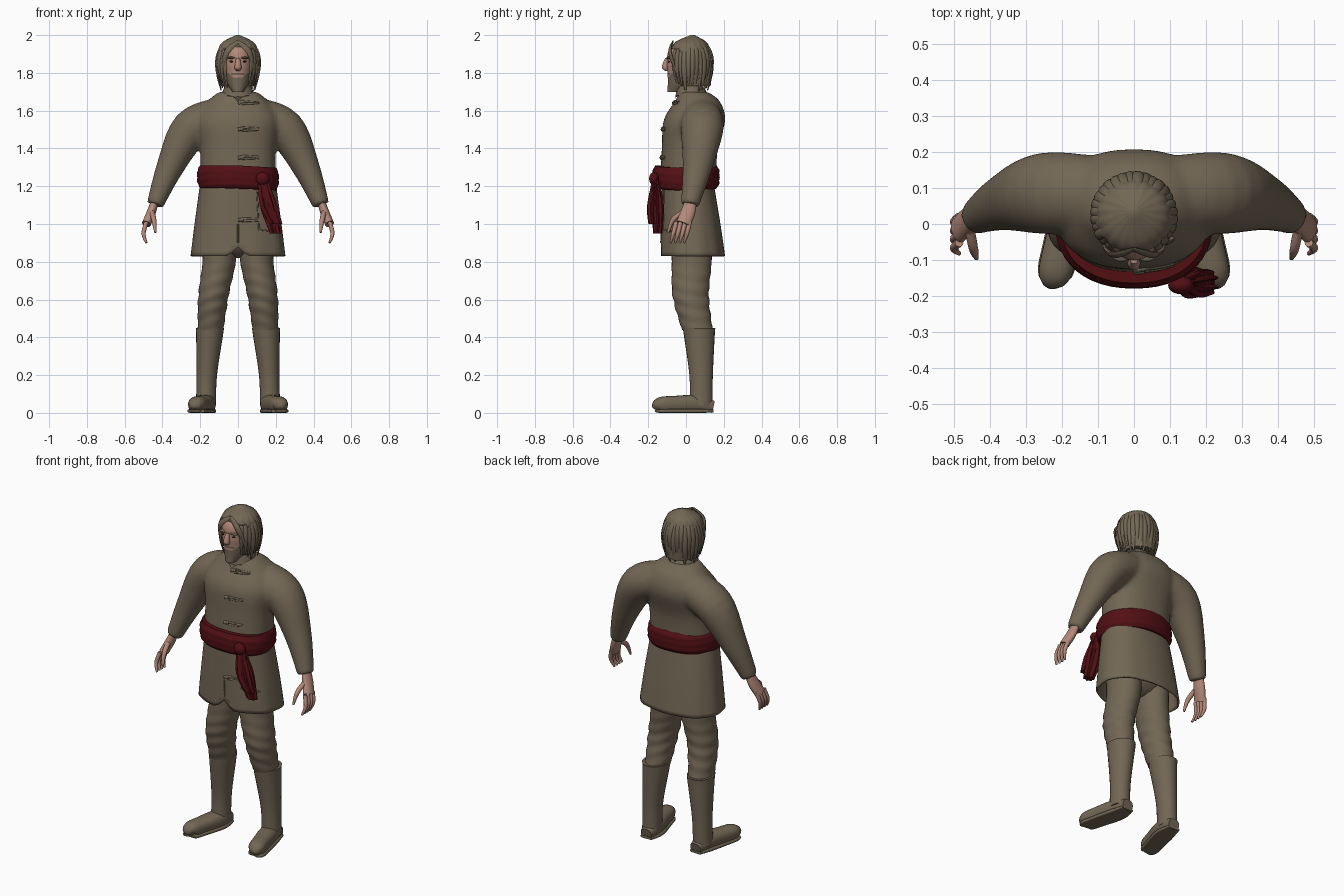
import bpy, bmesh, math, random
from math import sin, cos, pi
from mathutils import Vector
from mathutils.bvhtree import BVHTree

random.seed(4)
cube = bpy.data.objects.get("Cube")
if cube:
    bpy.data.objects.remove(cube)


def material(name, rgb):
    mat = bpy.data.materials.new(name)
    mat.use_nodes = True
    mat.diffuse_color = (*rgb, 1)
    shader = next(node for node in mat.node_tree.nodes if node.type == 'BSDF_PRINCIPLED')
    shader.inputs["Base Color"].default_value = (*rgb, 1)
    shader.inputs["Roughness"].default_value = 0.9
    return mat


CLOTH = material("brown cloth", (0.17, 0.135, 0.09))
SKIN = material("skin", (0.45, 0.25, 0.19))
RED = material("dark red sash", (0.085, 0.005, 0.007))
DARK = material("dark eye", (0.03, 0.02, 0.02))
FORWARD, UP = Vector((0, 1, 0)), Vector((0, 0, 1))


def spline(rings, steps):
    """Smooth interpolation through rings of (x, y, z, radius)."""
    rings = [Vector(ring) for ring in rings]
    padded = [rings[0], *rings, rings[-1]]
    result = []
    for before, start, end, after in zip(padded, rings, rings[1:], padded[3:]):
        leave, arrive = (end - before) / 2, (after - start) / 2
        for step in range(steps):
            t = step / steps
            ease = t * t * (3 - 2 * t)
            result.append(start.lerp(end, ease) + leave * t * (1 - t) ** 2 - arrive * t * t * (1 - t))
    return result + [rings[-1]]


def loft(rings, flat=1, sides=24, steps=5, power=2, ref=None, wobble=None, caps=True):
    """Loft ovals: level ones, or turned along the path when ref is given."""
    rings = spline(rings, steps)
    verts, faces = [], []
    for i, ring in enumerate(rings):
        across, along = Vector((1, 0, 0)), FORWARD
        if ref:
            tangent = (rings[min(i + 1, len(rings) - 1)] - rings[max(i - 1, 0)]).xyz.normalized()
            across = ref.cross(tangent).normalized()
            along = tangent.cross(across)
        for k in range(sides):
            angle = math.tau * k / sides
            radius = max(ring.w, 0.001) * (wobble(angle, ring.z) if wobble else 1)
            c, s = (math.copysign(abs(w) ** (2 / power), w) for w in (cos(angle), sin(angle)))
            point = ring.xyz + radius * (across * c + along * s * flat)
            point.z = max(point.z, 0)
            verts.append(point)
    for i in range(0, len(verts) - sides, sides):
        for k in range(sides):
            j = (k + 1) % sides
            faces.append((i + k, i + j, i + sides + j, i + sides + k))
    if caps:
        faces += [tuple(range(sides)), tuple(range(len(verts) - sides, len(verts)))]
    return verts, faces


def column(rings, **options):
    """Upright loft on the centre line from rings of (z, y, radius)."""
    return loft([(0, y, z, radius) for z, y, radius in rings], **options)


def ball(centre, radius, height, flat=1):
    x, y, z = centre
    turns = [pi * k / 9 for k in range(10)]
    return loft([(x, y, z - height * cos(t), radius * sin(t)) for t in turns], flat, steps=1)


def flip(shape):
    return [Vector((-p.x, p.y, p.z)) for p in shape[0]], shape[1]


def part(name, mats, shapes, rule=None, drop=None, move=None, thick=0):
    mesh = bpy.data.meshes.new(name)
    bm = bmesh.new()
    for points, faces in shapes:
        verts = [bm.verts.new(point) for point in points]
        for face in faces:
            bm.faces.new([verts[i] for i in face])
    bmesh.ops.recalc_face_normals(bm, faces=bm.faces[:])
    if drop:
        unwanted = [face for face in bm.faces if drop(face.calc_center_median())]
        bmesh.ops.delete(bm, geom=unwanted, context='FACES')
    if rule:
        for face in bm.faces:
            face.material_index = rule(face.calc_center_median())
    if move:
        for vert in bm.verts:
            vert.co.z += move(vert.co)
    bm.to_mesh(mesh)
    bm.free()
    for mat in mats:
        mesh.materials.append(mat)
    mesh.shade_smooth()
    mesh.set_sharp_from_angle(angle=pi / 4)
    ob = bpy.data.objects.new(name, mesh)
    bpy.context.collection.objects.link(ob)
    if thick:
        shell = ob.modifiers.new("thickness", 'SOLIDIFY')
        shell.thickness = thick
    return ob


def pair(name, mat, shapes):
    part("left_" + name, [mat], shapes)
    part("right_" + name, [mat], [flip(shape) for shape in shapes])


# Coat: torso and sleeves blended into one surface
torso = column([(1.2, .01, .2), (1.4, .02, .2), (1.55, .045, .22), (1.65, .06, .16), (1.7, .04, .1)],
               flat=.74, sides=40, power=2.3)
sleeve = loft([(.1, .08, 1.57, .1), (.25, .085, 1.5, .105), (.36, .06, 1.3, .073), (.44, .02, 1.1, .045)],
              flat=1.08, ref=FORWARD)
coat = part("coat", [CLOTH], [torso, sleeve, flip(sleeve)])
blend = coat.modifiers.new("blend", 'REMESH')
blend.mode, blend.voxel_size, blend.use_smooth_shade = 'VOXEL', 0.012, True
relax = coat.modifiers.new("relax", 'SMOOTH')
relax.iterations = 6
part("collar", [CLOTH], [column([(1.68, .03, .09), (1.73, .02, .07)])],
     move=lambda p: -max(0, .03 - abs(p.x)) if p.y < 0 else 0)


# Coat skirt with a parted hem
def hem(p):
    return max(0, .05 - abs(p.x)) if p.y < 0 and p.z < .88 else 0


skirt = part("coat_skirt", [CLOTH], [column(
    [(1.22, .01, .2), (1, .025, .23), (.83, .035, .25)], flat=.68, sides=60, power=2.3, caps=False,
    wobble=lambda angle, z: 1 + .03 * (1.2 - z) * sin(9 * angle))], move=hem, thick=.01)

# Toggles and seams laid on the front of the coat
graph = bpy.context.evaluated_depsgraph_get()
trees = {ob: BVHTree.FromObject(ob, graph) for ob in (coat, skirt)}


def lay(name, ob, start, end, radius):
    path = []
    for k in range(5):
        point = Vector(start).lerp(Vector(end), k / 4)
        hit = trees[ob].ray_cast(Vector((point.x, -1, point.y)), FORWARD)[0]
        if hit:
            path.append((*hit, radius))
    if len(path) > 1:
        part(name, [CLOTH], [loft(path, sides=8, ref=FORWARD)])


for z, cloth in ((1.64, coat), (1.5, coat), (1.35, coat), (1.02, skirt)):
    lay("toggle_upper_cord", cloth, (.02, z + .01), (.11, z + .005), .006)
    lay("toggle_lower_cord", cloth, (.02, z - .005), (.11, z), .006)
    lay("toggle_knot", cloth, (0, z), (.03, z + .005), .01)
lay("skirt_seam", skirt, (0, 1), (0, .9), .004)
lay("flap_side", skirt, (.1, 1.18), (.11, .97), .004)
lay("flap_hem", skirt, (.11, .97), (.2, .96), .004)

# Sash, knot and hanging tails
part("sash", [RED], [column([(1.19, 0, .2), (1.22, 0, .215), (1.28, 0, .215), (1.31, 0, .2)],
                            flat=.82, sides=48, power=2.2,
                            wobble=lambda angle, z: 1 + .01 * sin(170 * z + 3 * sin(angle)))],
     move=lambda p: -.06 * max(p.x, 0))
part("sash_knot", [RED], [ball((.13, -.17, 1.24), .036, .035, .7)])
part("sash_tails", [RED], [
    loft([(.13, -.16, 1.25, .02), (.16, y, 1.1, .04), (.2, y, bottom, .03)], flat=.7, sides=42,
         wobble=lambda angle, z: 1 + .18 * sin(7 * angle + 8 * z))
    for y, bottom in ((-.15, .95), (-.175, 1))])


# Trousers, creased around the knee
def creases(angle, z):
    return 1 + .035 * sin(85 * z + 2.5 * sin(angle + 1)) * max(0, 1 - 4 * abs(z - .58))


part("trouser_seat", [CLOTH], [ball((0, .03, .93), .17, .11, .7)])
pair("trouser_leg", CLOTH, [loft([(.1, .03, .95, .09), (.1, .03, .8, .088), (.13, .025, .62, .08), (.145, .06, .44, .068)],
                                 flat=1.2, sides=32, steps=15, wobble=creases)])

# Boots: shaft, foot and sole share one outline
foot = [(.165, .145, .035), (.17, .06, .052), (.2, -.06, .05), (.22, -.14, .045), (.22, -.16, .02)]
pair("boot", CLOTH, [
    loft([(.15, .07, .45, .075), (.15, .07, .42, .072), (.165, .08, .2, .054), (.17, .08, .04, .053)], flat=1.15),
    loft([(x, y, .9 * r, r) for x, y, r in foot], flat=.9, ref=UP, power=2.4),
    loft([(x, y, .01, 1.06 * r) for x, y, r in foot], flat=.2, ref=UP, power=5)])

# Hands: palm, thumb and four fingers
hand = [loft([(.44, .025, 1.12, .02), (.46, .01, 1.06, .024), (.485, -.015, 1, .024)], flat=1.6, ref=FORWARD),
        loft([(.455, -.02, 1.06, .014), (.445, -.07, 1.02, .013), (.437, -.095, .955, .006)], sides=12, ref=FORWARD)]
for finger in range(4):
    y = .02 - .024 * finger
    hand.append(loft([(.485, y, 1.01, .012), (.5, y - .015, .95, .011), (.485, y - .03, .9, .006)],
                     sides=12, ref=FORWARD))
pair("hand", SKIN, hand)


# Head with the beard coloured by height and side
def beard(p):
    chin = p.z < 1.772 + 9 * p.x * p.x
    moustache = abs(p.z - 1.795) < .008 and abs(p.x) < .036
    return int(p.y < .03 and (chin or moustache))


part("neck", [SKIN], [column([(1.66, .04, .055), (1.78, .03, .056)])])
part("head", [SKIN, CLOTH], [column(
    [(1.7, -.06, .03), (1.75, -.02, .06), (1.8, -.005, .073), (1.85, 0, .08), (1.92, .01, .08), (1.97, .025, .05)],
    flat=1.27, sides=48, steps=8)], rule=beard)
part("nose", [SKIN], [loft([(0, -.1, 1.88, .01), (0, -.11, 1.83, .018), (0, -.1, 1.81, .01)])])
pair("eye", DARK, [ball((.033, -.09, 1.86), .012, .005, .5)])
pair("eyebrow", CLOTH, [ball((.035, -.09, 1.88), .024, .006, .6)])

# Hair: cap open at the face, then locks falling from the crown
part("hair_cap", [CLOTH], [column(
    [(1.73, .045, .085), (1.82, .03, .107), (1.9, .02, .108), (1.96, .025, .085), (2, .035, .01)],
    sides=72, wobble=lambda angle, z: 1 + .02 * sin(18 * angle + 12 * z))],
    drop=lambda p: p.y < -.03 and p.z < 1.935 - 2 * p.x * p.x, thick=.015)
locks = []
for k in range(26):
    angle = math.radians(-52 + 284 * k / 25)
    outward = Vector((cos(angle), sin(angle), 0))
    width, length = random.uniform(.012, .018), random.uniform(.23, .28)
    path = []
    for t in (0, .2, .4, .6, .8, 1):
        point = outward * .115 * sin(pi * (.1 + .6 * t))
        path.append((point.x, point.y + .025, 1.98 - length * t ** 1.5, width * sin(pi * (.1 + .8 * t))))
    locks.append(loft(path, flat=.5, sides=8, ref=outward))
part("hair_locks", [CLOTH], locks)
pair("fringe_lock", CLOTH, [loft([(0, -.07, 1.965, .01), (.06, -.085, 1.91, .016), (.085, -.05, 1.8, .006)],
                                 flat=.45, sides=8, ref=Vector((1, -2, 0)))])
